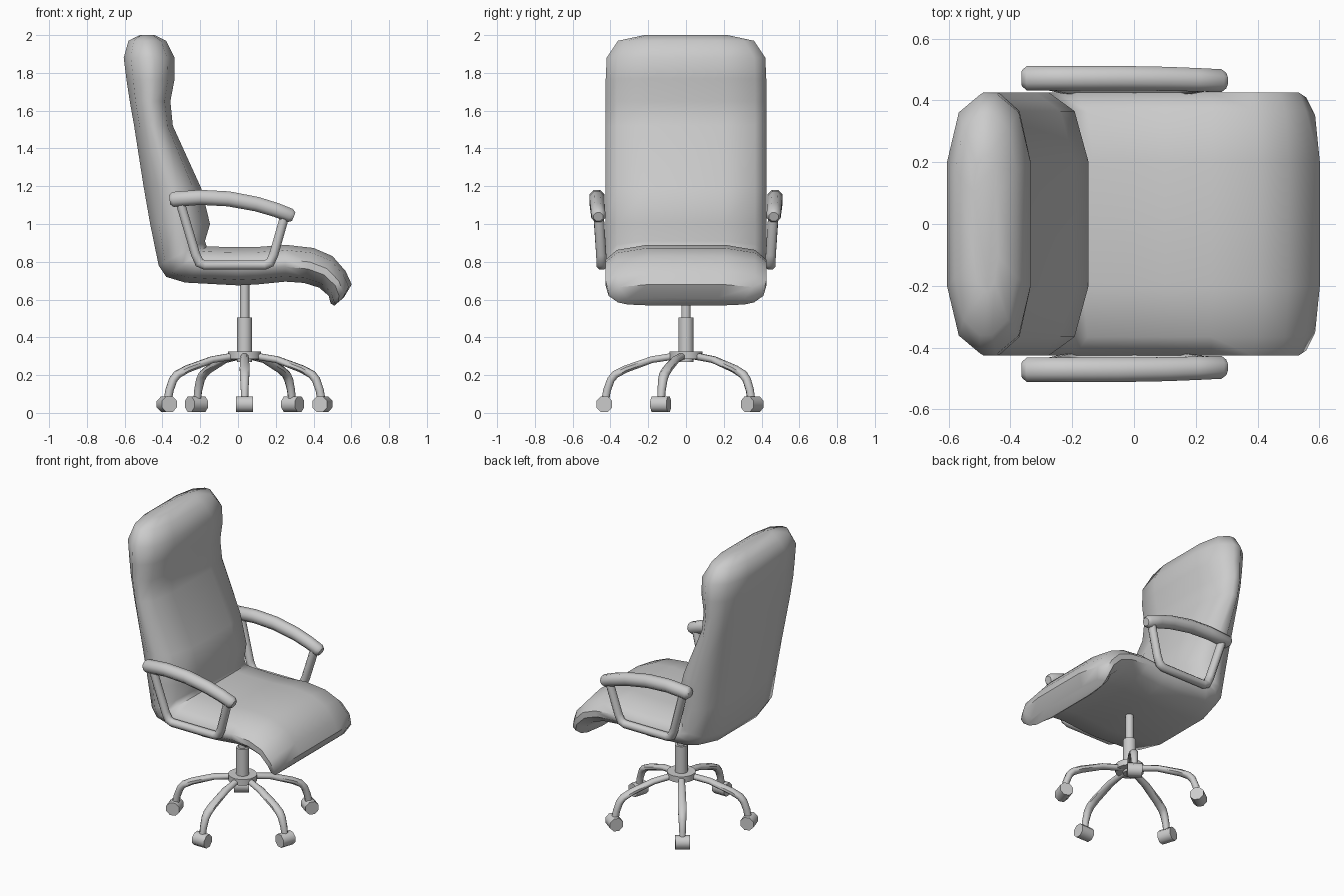
import bpy, bmesh, math
from mathutils import Vector, Matrix

if "Cube" in bpy.data.objects:
    bpy.data.objects.remove(bpy.data.objects["Cube"])


def loft(name, rings):
    """Skin a list of equal-sized point rings and cap both ends."""
    bm = bmesh.new()
    vs = [[bm.verts.new(p) for p in r] for r in rings]
    n = len(vs[0])
    for a, b in zip(vs, vs[1:]):
        for i in range(n):
            j = (i + 1) % n
            bm.faces.new((a[i], a[j], b[j], b[i]))
    bm.faces.new(vs[0])
    bm.faces.new(vs[-1])
    bmesh.ops.recalc_face_normals(bm, faces=bm.faces)
    me = bpy.data.meshes.new(name)
    bm.to_mesh(me)
    bm.free()
    ob = bpy.data.objects.new(name, me)
    bpy.context.collection.objects.link(ob)
    return ob


def tube(name, path, sides=8):
    """Sweep an ellipse along a path; each entry is x, y, z, y radius, in-plane radius."""
    pts = [Vector(p[:3]) for p in path]
    side = Vector((0, 1, 0))
    rings = []
    for i, p in enumerate(path):
        d0 = (pts[i] - pts[max(i - 1, 0)]).normalized()
        d1 = (pts[min(i + 1, len(pts) - 1)] - pts[i]).normalized()
        t = (d0 + d1).normalized()
        up = t.cross(side).normalized()
        k = 1 / max(t.dot(d1 if i == 0 else d0), 0.5)
        rings.append([pts[i] + side * p[3] * math.cos(a) + up * p[4] * k * math.sin(a)
                      for a in (math.tau * (s + 0.5) / sides for s in range(sides))])
    return loft(name, rings)


def cylinder(name, r, z0, z1, x=0.035, sides=16):
    return loft(name, [[(x + r * math.cos(math.tau * s / sides), r * math.sin(math.tau * s / sides), z)
                        for s in range(sides)] for z in (z0, z1)])


# Upholstered shell: outer x, z / inner x, z / half width, from headrest to seat lip
stations = [
    (-.52, 2.0, -.44, 2.0, .22), (-.58, 1.97, -.38, 1.97, .36), (-.605, 1.88, -.335, 1.88, .42),
    (-.59, 1.76, -.335, 1.77, .425), (-.573, 1.65, -.358, 1.65, .425), (-.55, 1.52, -.345, 1.52, .425),
    (-.50, 1.20, -.195, 1.19, .425), (-.465, 1.0, -.148, 1.0, .425), (-.42, .78, -.175, .91, .425),
    (-.38, .72, -.165, .88, .425), (-.28, .69, -.13, .88, .425), (0, .675, 0, .878, .425),
    (.10, .68, .10, .878, .425), (.25, .695, .25, .89, .425), (.35, .688, .40, .873, .425),
    (.43, .663, .50, .83, .425), (.48, .62, .57, .75, .425), (.49, .58, .602, .68, .41),
    (.51, .568, .56, .61, .36)]
half = [(1, .2), (.86, .72), (.48, 1)]
section = half + [(-y, t) for y, t in half[::-1]]
section += [(y, -t) for y, t in section[::-1]]
rings = []
for ox, oz, ix, iz, w in stations:
    o, i = Vector((ox, 0, oz)), Vector((ix, 0, iz))
    rings.append([(o + i) / 2 + (i - o) / 2 * t + Vector((0, w * y, 0)) for y, t in section])
loft("seat_and_back", rings)

# Armrests: curved pad on a U-shaped bracket, one each side
for s, label in ((-1, "right"), (1, "left")):
    pad = [(-.362, .472, 1.128, .028, .026), (-.345, .472, 1.13, .043, .043), (-.20, .472, 1.141, .043, .043),
           (-.05, .472, 1.133, .043, .043), (.10, .470, 1.105, .042, .042), (.20, .467, 1.075, .041, .041),
           (.278, .464, 1.045, .04, .04), (.295, .464, 1.038, .027, .026)]
    tube(label + "_arm_pad", [(x, s * y, z, a, b) for x, y, z, a, b in pad])
    frame = [(-.305, .468, 1.11), (-.225, .449, .84), (-.205, .447, .795), (-.175, .446, .782),
             (.14, .446, .782), (.17, .447, .795), (.19, .449, .84), (.25, .462, 1.05)]
    tube(label + "_arm_bracket", [(x, s * y, z, .029, .026) for x, y, z in frame])

# Gas lift and hub
cylinder("lift_rod", .025, .48, .70)
cylinder("lift_sleeve", .04, .27, .505)
cylinder("base_hub", .088, .285, .325)

# Five legs with casters
leg = [(.05, 0, .302, .02, .02), (.18, 0, .282, .025, .019), (.32, 0, .232, .028, .021),
       (.375, 0, .203, .027, .022), (.398, 0, .175, .025, .022), (.418, 0, .12, .022, .022),
       (.428, 0, .065, .02, .022)]
for k in range(5):
    turn = Matrix.Translation((.035, 0, 0)) @ Matrix.Rotation(math.radians(72 * k - 90), 4, 'Z')
    tube(f"base_leg_{k + 1}", leg).matrix_world = turn
    wheel = tube(f"caster_{k + 1}", [(.43, 0, .045, .045, .045), (.435, 0, .045, .045, .045)])
    bpy.data.objects.remove(wheel)
    wheel = loft(f"caster_{k + 1}", [[(.433 + .045 * math.cos(a), y, .046 + .045 * math.sin(a))
                 for a in (math.tau * (i + .5) / 8 for i in range(8))] for y in (-.045, .045)])
    wheel.matrix_world = turn

# Smooth shading with sharp rims
for ob in bpy.context.collection.objects:
    ob.select_set(True)
    bpy.context.view_layer.objects.active = ob
bpy.ops.object.shade_smooth_by_angle(angle=math.radians(50))
